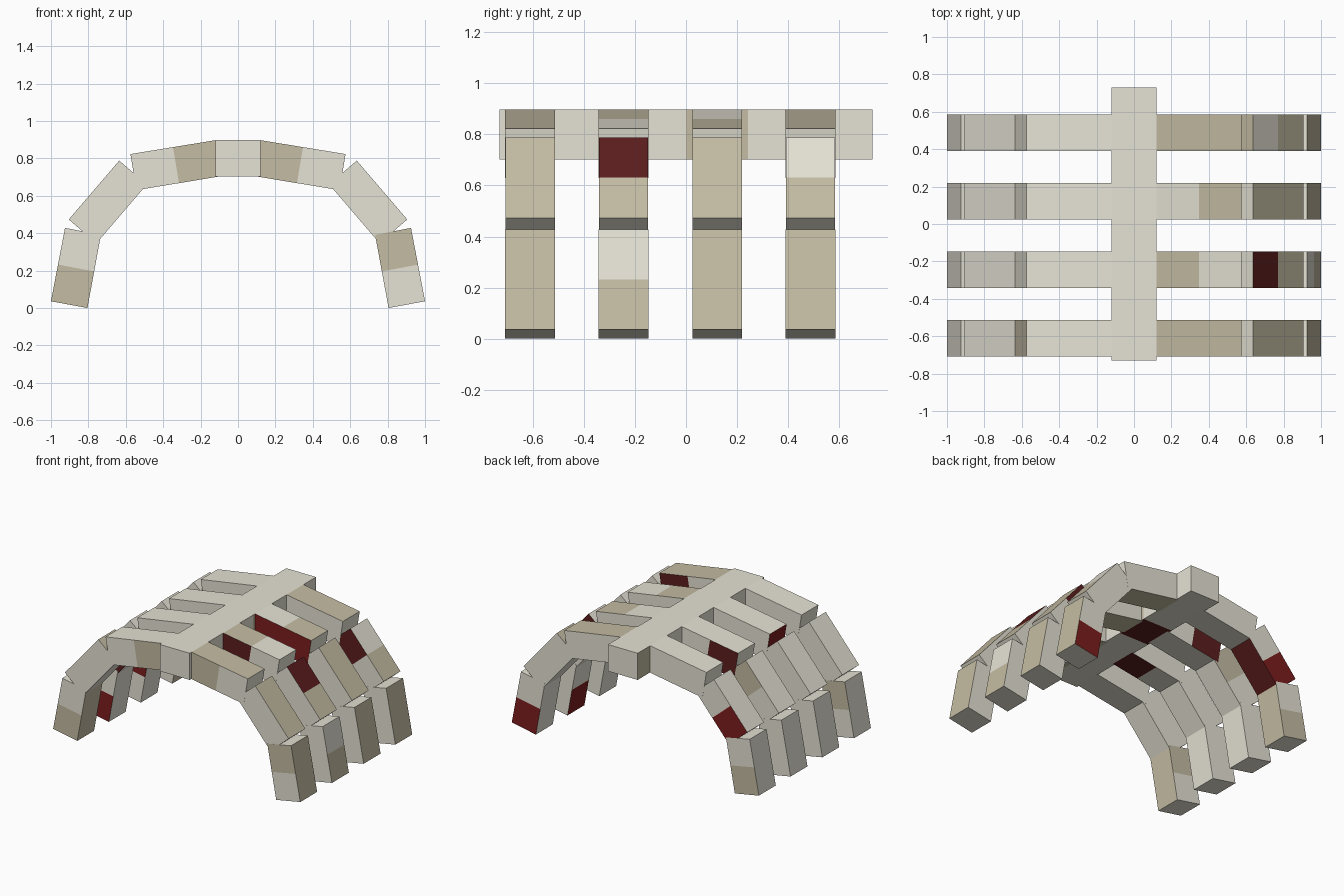
import bpy, bmesh

if "Cube" in bpy.data.objects:
    bpy.data.objects.remove(bpy.data.objects["Cube"])


def material(name, rgb):
    m = bpy.data.materials.new(name)
    lin = [(c / 255 / 12.92) if c < 10 else ((c / 255 + 0.055) / 1.055) ** 2.4 for c in rgb]
    m.diffuse_color = (*lin, 1)
    m.use_nodes = True
    m.node_tree.nodes["Principled BSDF"].inputs["Base Color"].default_value = m.diffuse_color
    return m


MATS = [material("bone", (230, 227, 213)),
        material("aged_tan", (196, 188, 163)),
        material("dried_red", (92, 29, 29)),
        material("fresh_red", (124, 29, 29))]
BONE, TAN, RED, FRESH = 0, 1, 2, 3


def finish(bm, name):
    bmesh.ops.recalc_face_normals(bm, faces=bm.faces)
    me = bpy.data.meshes.new(name)
    bm.to_mesh(me)
    bm.free()
    for m in MATS:
        me.materials.append(m)
    ob = bpy.data.objects.new(name, me)
    bpy.context.collection.objects.link(ob)
    return ob


def bar(rings, colour, name):
    """Bar through four-cornered rings; colour(section, side) picks the material."""
    bm = bmesh.new()
    loops = [[bm.verts.new(p) for p in r] for r in rings]
    sides = ("front", "outer", "back", "inner")
    for h, (a, b) in enumerate(zip(loops, loops[1:])):
        for k, side in enumerate(sides):
            n = (k + 1) % 4
            bm.faces.new((a[k], a[n], b[n], b[k])).material_index = colour(h, side)
    bm.faces.new(loops[0]).material_index = colour(0, "start")
    bm.faces.new(loops[-1]).material_index = colour(len(rings) - 2, "end")
    return finish(bm, name)


# Spine: six sections along y (front = left side, outer = top, back = right side, inner = bottom)
spine_marks = {(5, "front"): TAN, (3, "back"): TAN, (3, "inner"): RED}
spine = []
for i in range(7):
    y = -0.73 + 1.46 * i / 6
    spine.append([(-0.12, y, 0.702), (-0.12, y, 0.897), (0.12, y, 0.897), (0.12, y, 0.702)])
bar(spine, lambda h, s: spine_marks.get((h, s), BONE), "spine")

# Rib segments in the xz plane: outer start, outer end, inner end, inner start
SEGMENTS = {
    "upper": ((0.12, 0.897), (0.575, 0.823), (0.543, 0.63), (0.088, 0.705)),
    "middle": ((0.635, 0.788), (0.905, 0.473), (0.757, 0.346), (0.487, 0.661)),
    "lower": ((0.925, 0.428), (1.0, 0.036), (0.805, 0.0), (0.733, 0.391)),
}
RIB_Y = (-0.611, -0.245, 0.122, 0.488)

# Stained or aged patches: (side, rib, segment, half, face)
MARKS = {
    # right ribs
    ("right", 0, "upper", 0, "front"): TAN,
    ("right", 0, "lower", 0, "front"): TAN,
    ("right", 0, "upper", 1, "back"): RED,
    ("right", 1, "upper", 0, "front"): RED,
    ("right", 1, "upper", 1, "outer"): BONE,
    ("right", 1, "middle", 0, "outer"): RED,
    ("right", 1, "lower", 0, "outer"): BONE,
    ("right", 2, "upper", 0, "outer"): BONE,
    ("right", 2, "upper", 0, "front"): FRESH,
    ("right", 2, "upper", 1, "front"): FRESH,
    ("right", 2, "middle", 0, "back"): RED,
    ("right", 2, "lower", 1, "inner"): FRESH,
    ("right", 3, "middle", 0, "outer"): BONE,
    ("right", 3, "middle", 0, "front"): RED,
    ("right", 3, "middle", 0, "start"): TAN,
    ("right", 3, "lower", 1, "back"): FRESH,
    # left ribs
    ("left", 0, "upper", 0, "front"): TAN,
    ("left", 0, "lower", 1, "front"): TAN,
    ("left", 0, "middle", 0, "start"): TAN,
    ("left", 0, "lower", 0, "back"): TAN,
    ("left", 0, "lower", 0, "inner"): TAN,
    ("left", 0, "lower", 1, "inner"): TAN,
    ("left", 1, "upper", 1, "end"): FRESH,
    ("left", 1, "upper", 0, "inner"): RED,
    ("left", 1, "middle", 1, "front"): RED,
    ("left", 1, "lower", 1, "front"): FRESH,
    ("left", 2, "upper", 1, "back"): RED,
    ("left", 2, "middle", 0, "back"): TAN,
    ("left", 2, "lower", 0, "front"): FRESH,
    ("left", 3, "middle", 1, "back"): FRESH,
    ("left", 3, "middle", 0, "inner"): RED,
    ("left", 3, "middle", 1, "inner"): RED,
    ("left", 3, "lower", 1, "back"): TAN,
    ("left", 3, "lower", 0, "inner"): TAN,
    ("left", 3, "lower", 1, "inner"): TAN,
}


def rib_colour(side, rib, seg):
    def pick(half, face):
        default = BONE
        if side == "right" and (face == "outer" or (face == "inner" and seg == "upper")):
            default = TAN
        return MARKS.get((side, rib, seg, half, face), default)
    return pick


# Four pairs of ribs, three overlapping bars each
for side, sx in (("left", -1), ("right", 1)):
    for rib, yc in enumerate(RIB_Y):
        for seg, (o0, o1, i1, i0) in SEGMENTS.items():
            w = 0.0968 if seg == "middle" else 0.0975
            rings = []
            for t in (0, 0.5, 1):
                ox, oz = (a + (b - a) * t for a, b in zip(o0, o1))
                ix, iz = (a + (b - a) * t for a, b in zip(i0, i1))
                rings.append([(sx * ix, yc - w, iz), (sx * ox, yc - w, oz),
                              (sx * ox, yc + w, oz), (sx * ix, yc + w, iz)])
            bar(rings, rib_colour(side, rib, seg), f"{side}_rib_{rib + 1}_{seg}")
